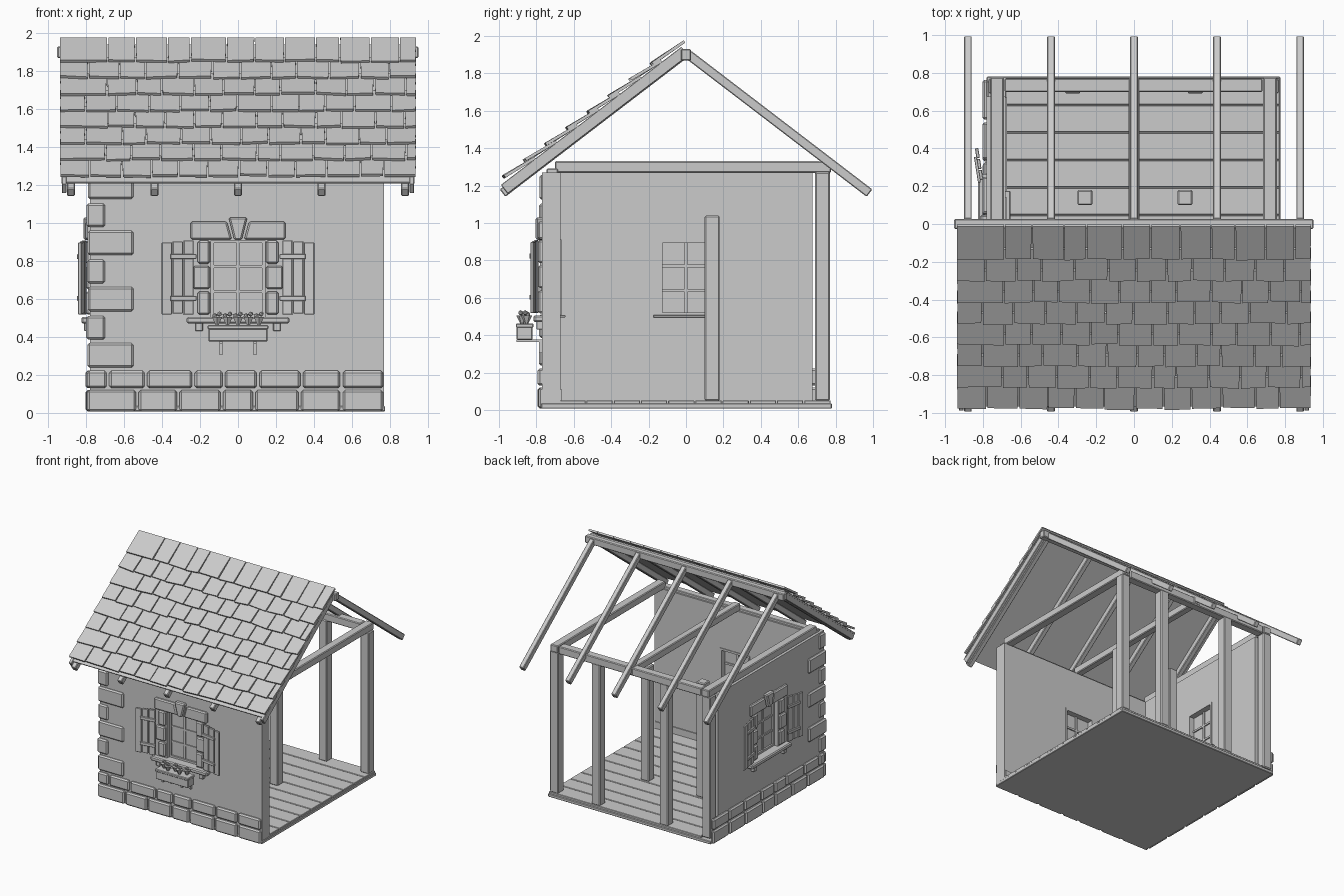
import bpy, bmesh, math, random
from mathutils import Matrix, Vector

if "Cube" in bpy.data.objects:
    bpy.data.objects.remove(bpy.data.objects["Cube"])

random.seed(4)
MAT = bpy.data.materials.new("light_grey")
MAT.diffuse_color = (0.6, 0.6, 0.6, 1)
MAT.use_nodes = True
MAT.node_tree.nodes["Principled BSDF"].inputs["Base Color"].default_value = MAT.diffuse_color
I = Matrix.Identity(4)


def finish(name, bm, M=I, bevel=0.0):
    bmesh.ops.transform(bm, matrix=M, verts=bm.verts)
    bmesh.ops.recalc_face_normals(bm, faces=bm.faces)
    me = bpy.data.meshes.new(name)
    bm.to_mesh(me)
    bm.free()
    me.materials.append(MAT)
    ob = bpy.data.objects.new(name, me)
    bpy.context.collection.objects.link(ob)
    if bevel:
        b = ob.modifiers.new("bevel", 'BEVEL')
        b.width, b.segments, b.limit_method = bevel, 1, 'ANGLE'
    return ob


def hexa(bm, p):
    """Closed six-sided block from 8 corners (bottom ring, then top ring)."""
    v = [bm.verts.new(c) for c in p]
    for f in ((0, 1, 2, 3), (4, 5, 6, 7), (0, 1, 5, 4), (1, 2, 6, 5), (2, 3, 7, 6), (3, 0, 4, 7)):
        bm.faces.new([v[i] for i in f])


def boxes(name, parts, bevel=0.0, M=I):
    bm = bmesh.new()
    for x0, x1, y0, y1, z0, z1 in parts:
        hexa(bm, [(x, y, z) for z in (z0, z1) for x, y in ((x0, y0), (x1, y0), (x1, y1), (x0, y1))])
    return finish(name, bm, M, bevel)


def wall(name, x0, x1, z0, z1, M):
    """Wall 0.1 thick with a window opening at local x = 0."""
    bm = bmesh.new()
    xs, zs = (x0, -0.142, 0.142, x1), (z0, 0.505, 0.908, z1)
    g = [[bm.verts.new((x, 0, z)) for x in xs] for z in zs]
    for j in range(3):
        for i in range(3):
            if (i, j) != (1, 1):
                bm.faces.new((g[j][i], g[j][i + 1], g[j + 1][i + 1], g[j + 1][i]))
    r = bmesh.ops.extrude_face_region(bm, geom=bm.faces[:])
    bmesh.ops.translate(bm, vec=(0, 0.1, 0), verts=[v for v in r["geom"] if isinstance(v, bmesh.types.BMVert)])
    finish(name, bm, M)


# Local wall frames: outside is -y, wall plane at y = 0
FRONT = Matrix.Translation((0, -0.77, 0))
LEFT = Matrix.Translation((-0.78, 0, 0)) @ Matrix.Rotation(-math.pi / 2, 4, 'Z')

# Floor slab and planks
boxes("floor_base", [(-0.78, 0.775, -0.775, 0.78, 0.008, 0.035)], 0.004)
n, y0, y1 = 10, -0.68, 0.775
st = (y1 - y0) / n
boxes("floor_planks", [(-0.68, 0.77, y0 + i * st + 0.003, y0 + (i + 1) * st - 0.003, 0.03, 0.052)
                       for i in range(n)], 0.003)

# Plaster walls and inner skirting
wall("front_wall", -0.78, 0.77, 0.02, 1.27, FRONT)
wall("left_wall", -0.675, 0.67, 0.02, 1.27, LEFT)
boxes("front_skirting", [(-0.68, 0.765, 0.1, 0.108, 0.05, 0.11)], 0, FRONT)
boxes("left_skirting", [(-0.67, 0.66, 0.1, 0.108, 0.05, 0.11)], 0, LEFT)

# Two courses of base bricks along both walls
ROW1 = [-0.80, -0.53, -0.315, -0.085, 0.085, 0.325, 0.545, 0.77]
ROW2 = [-0.80, -0.685, -0.485, -0.235, -0.075, 0.105, 0.335, 0.545, 0.77]
for name, M, sgn in (("front", FRONT, 1), ("left", LEFT, -1)):
    parts = []
    for row, z0, z1 in ((ROW1, 0.008, 0.12), (ROW2, 0.13, 0.222)):
        for k, (a, b) in enumerate(zip(row, row[1:])):
            lo, hi = sorted((a * sgn, b * sgn))
            if sgn < 0 and k == 0:
                hi = 0.765     # corner brick already belongs to the front course
            parts.append((lo + 0.007, hi - 0.007, -0.024 + random.uniform(0, .006), 0.01, z0, z1))
    boxes(name + "_base_bricks", parts, 0.011, M)

# Corner stones, alternately long on the front and on the side
parts = []
for k in range(7):
    z = 0.238 + k * 0.148
    fx, fy = (-0.55, -0.685) if k % 2 == 0 else (-0.685, -0.55)
    e = random.uniform(0, 0.006)
    # an L of two thin slabs so nothing pokes through inside
    parts += [(-0.796 + e, fx, -0.79 + e, -0.70, z, z + 0.13)] if k % 2 == 0 else \
             [(-0.80 + e, -0.70, -0.787 + e, fy, z, z + 0.125)]
boxes("corner_stones", parts, 0.011)


def window(tag, M):
    # Pane, frame and glazing bars
    boxes(tag + "_window_pane", [(-0.128, 0.128, 0.05, 0.056, 0.515, 0.897)], 0, M)
    boxes(tag + "_window_frame",
          [(s * 0.135 - 0.009, s * 0.135 + 0.009, 0.035, 0.105, 0.503, 0.912) for s in (-1, 1)] +
          [(-0.144, 0.144, 0.035, 0.105, z, z + 0.018) for z in (0.503, 0.894)] +
          [(-0.009, 0.009, 0.04, 0.068, 0.51, 0.9)] +
          [(-0.13, 0.13, 0.042, 0.066, z - 0.008, z + 0.008) for z in (0.64, 0.77)], 0, M)
    boxes(tag + "_inner_sill", [(-0.175, 0.175, 0.09, 0.125, 0.495, 0.508)], 0.003, M)
    # Sill with its two brackets
    boxes(tag + "_sill", [(-0.27, 0.27, -0.045, 0.04, 0.47, 0.506)], 0.008, M)
    boxes(tag + "_sill_brackets", [(s * 0.205 - 0.02, s * 0.205 + 0.02, -0.03, 0.01, 0.43, 0.475)
                                   for s in (-1, 1)], 0.004, M)
    # Side stones
    boxes(tag + "_window_stones",
          [(min(s * 0.148, s * w), max(s * 0.148, s * w), -0.02, 0.02, z, z + 0.122)
           for s in (-1, 1) for w, z in ((0.212, 0.517), (0.237, 0.652), (0.212, 0.785))], 0.009, M)
    # Lintel halves and keystone with slanted joints
    bm = bmesh.new()
    for prof, d in (([(-0.25, 0.912), (-0.032, 0.912), (-0.058, 1.008), (-0.25, 1.008)], -0.022),
                    ([(0.25, 0.912), (0.032, 0.912), (0.058, 1.008), (0.25, 1.008)], -0.022),
                    ([(-0.02, 0.91), (0.02, 0.91), (0.05, 1.03), (-0.05, 1.03)], -0.034)):
        hexa(bm, [(x, d, z) for x, z in prof] + [(x, 0.02, z) for x, z in prof])
    finish(tag + "_lintel", bm, M, 0.009)
    # Plank shutters, slightly ajar at the outer edge
    for s, side in ((-1, "a"), (1, "b")):
        H = M @ Matrix.Translation((s * 0.235, -0.022, 0)) @ Matrix.Rotation(-s * math.radians(9), 4, 'Z')

        def rng(a, b):
            return tuple(sorted((s * a, s * b)))
        planks = [rng(k * 0.058, k * 0.058 + 0.053) + (-0.014, 0.004, 0.518 + 0.004 * (k % 2), 0.908 - 0.005 * k)
                  for k in range(3)]
        boxes(f"{tag}_shutter_{side}", planks, 0.003, H)
        boxes(f"{tag}_shutter_bars_{side}", [rng(-0.012, 0.125) + (-0.026, -0.012, z, z + 0.026)
                                             for z in (0.59, 0.81)], 0.002, H)


window("front", FRONT)
window("left", LEFT)

# Flower box with brackets and plants, front window only
boxes("flower_box", [(-0.155, 0.155, -0.135, -0.05, 0.375, 0.456),
                     (-0.16, 0.16, -0.14, -0.045, 0.44, 0.462)], 0.005, FRONT)
boxes("flower_box_brackets",
      [p for s in (-0.09, 0.09) for p in ((s - 0.008, s + 0.008, -0.135, 0.01, 0.363, 0.376),
                                          (s - 0.008, s + 0.008, -0.016, 0.01, 0.305, 0.37))], 0, FRONT)
bm = bmesh.new()
for k in range(5):
    x = (k - 2) * 0.055
    y = -0.095 + 0.012 * (-1) ** k
    bmesh.ops.create_cone(bm, cap_ends=True, segments=6, radius1=0.008, radius2=0.03, depth=0.045,
                          matrix=Matrix.Translation((x, y, 0.482)))
    for dx, dz in ((-0.013, 0.512), (0.012, 0.52)):
        bmesh.ops.create_icosphere(bm, subdivisions=1, radius=0.014,
                                   matrix=Matrix.Translation((x + dx, y - dx * 0.6, dz)))
finish("flowers", bm, FRONT)

# Posts: two corners, two along the back, two shorter ones inside
boxes("back_posts", [(x - 0.04, x + 0.04, 0.69, 0.77, 0.05, 1.272)
                     for x in (-0.73, -0.325, 0.325, 0.725)], 0.007)
boxes("inner_posts", [(x - 0.04, x + 0.04, 0.1, 0.18, 0.05, 1.04) for x in (-0.26, 0.27)], 0.007)

# Tie beams and back beam
boxes("tie_beams", [(x - w, x + w, -0.70, 0.775, 1.268, 1.33)
                    for x, w in ((-0.725, 0.036), (0, 0.03), (0.72, 0.036))], 0.006)
boxes("back_beam", [(-0.685, 0.68, 0.698, 0.77, 1.262, 1.328)], 0.006)
boxes("front_plate", [(-0.76, 0.76, -0.745, -0.685, 1.255, 1.29)], 0.004)

# Roof frames: local y runs down the slope, local z away from it
A = math.radians(37.4)
c, s_ = math.cos(A), math.sin(A)
SLOPE = Matrix(((1, 0, 0, 0), (0, -c, -s_, 0), (0, -s_, c, 1.91), (0, 0, 0, 1)))
BACK = Matrix.Diagonal((1, -1, 1, 1)) @ SLOPE
RX = (-0.88, -0.44, 0, 0.44, 0.88)
boxes("ridge_beam", [(-0.952, 0.95, -0.027, 0.027, 1.868, 1.93)], 0.006)
for name, M in (("front_rafters", SLOPE), ("back_rafters", BACK)):
    boxes(name, [(x - 0.021, x + 0.021, 0.015, 1.235, -0.025, 0.025) for x in RX], 0.005, M)
boxes("barge_boards", [(x - 0.012, x + 0.012, 0.0, 1.215, -0.02, 0.04) for x in (-0.915, 0.915)], 0.003, SLOPE)
boxes("roof_deck", [(-0.93, 0.93, 0.0, 1.19, 0.025, 0.036)], 0, SLOPE)

# Eight overlapping rows of uneven shingles
bm = bmesh.new()
for k in range(8):
    low = 1.177 - 0.142 * k
    top = -0.03 if k == 7 else low - 0.195
    lift = 0.045 if k == 7 else 0.036
    cuts = [-0.94] + [-0.94 + (i + (0.5 if k % 2 else 0) + random.uniform(-0.13, 0.13)) * 0.157
                      for i in range(1, 12)] + [0.94]
    for a, b in zip(cuts, cuts[1:]):
        j = [random.uniform(-0.007, 0.007) for _ in range(4)]
        a2, b2 = a + 0.003 + abs(j[0]) * 0.5, b - 0.003 - abs(j[1]) * 0.5
        ya, yb, h = low + j[2], low + j[3], 0.056 + random.uniform(-0.002, 0.004)
        t = 0.016
        ring = [(a2, ya, h), (b2, yb, h), (b - 0.003, top, lift), (a + 0.003, top, lift)]
        hexa(bm, ring + [(x, y, z + t) for x, y, z in ring])
finish("roof_shingles", bm, SLOPE)
